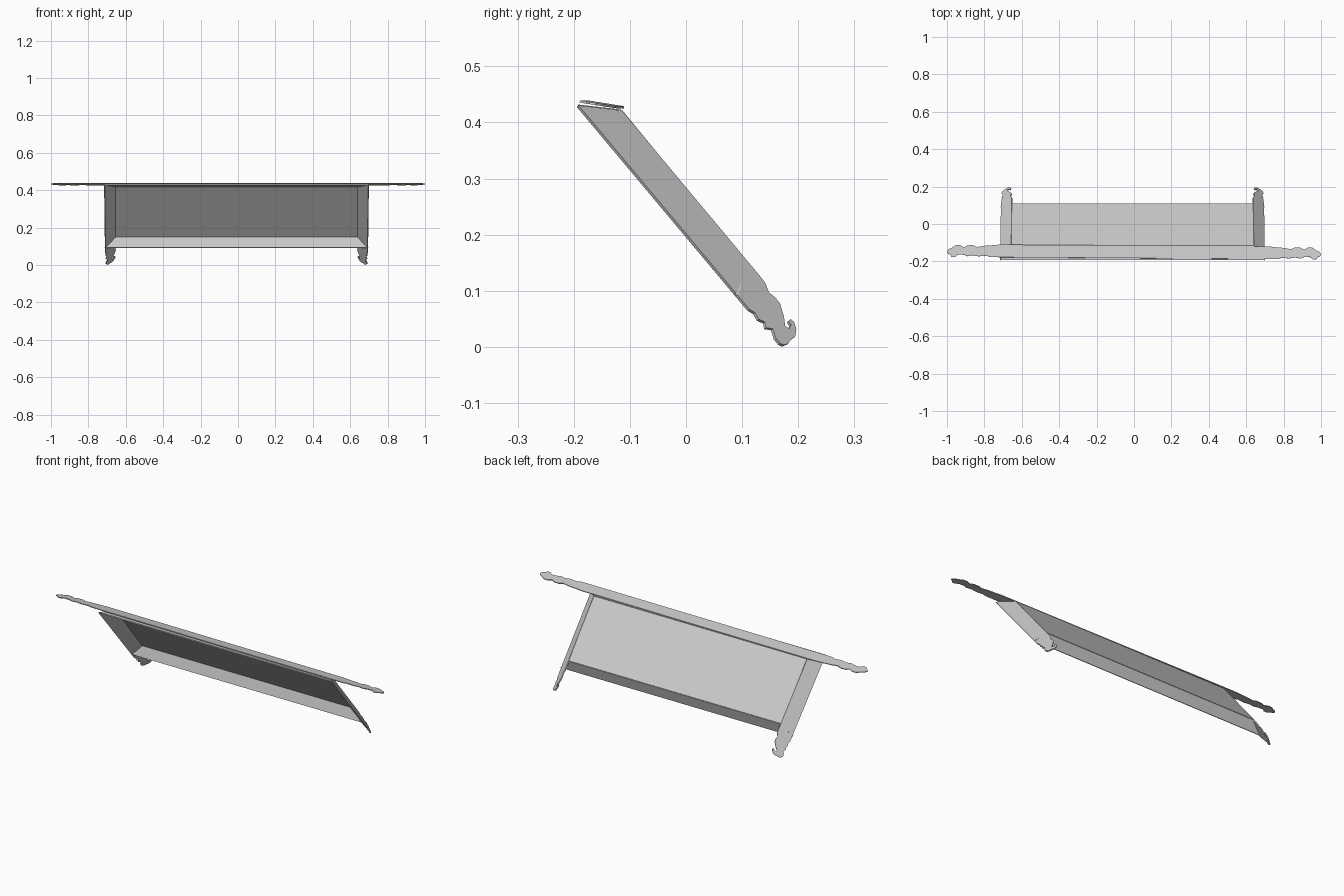
import bpy
import bmesh
import math
from mathutils import Vector, Matrix

cube = bpy.data.objects.get("Cube")
if cube:
    bpy.data.objects.remove(cube, do_unlink=True)

grey = bpy.data.materials.new("plain grey")
grey.use_nodes = True
tone = (0.6, 0.6, 0.6, 1)
grey.diffuse_color = tone
grey.node_tree.nodes["Principled BSDF"].inputs["Base Color"].default_value = tone

THICK = 0.006
CENTRE = -0.008                      # frame sits slightly off centre
FRONT_X, BACK_X = 0.706, 0.647       # half widths of the flared tray
TOP_FRONT, TOP_BACK = (-0.193, 0.429), (-0.116, 0.42)
LOW_FRONT, LOW_BACK = (0.09, 0.092), (0.106, 0.15)


def sheet(name, points, thickness=THICK):
    """Flat board from an outline, thickened evenly on both sides."""
    bm = bmesh.new()
    bm.faces.new([bm.verts.new(p) for p in points])
    mesh = bpy.data.meshes.new(name)
    bm.to_mesh(mesh)
    bm.free()
    mesh.materials.append(grey)
    obj = bpy.data.objects.new(name, mesh)
    bpy.context.collection.objects.link(obj)
    solid = obj.modifiers.new("thickness", 'SOLIDIFY')
    solid.thickness = thickness
    solid.offset = 0
    return obj


def strip(name, edge_a, half_a, edge_b, half_b):
    """Mitred board running across the width between two (y, z) edges."""
    return sheet(name, [(CENTRE - half_a, *edge_a), (CENTRE + half_a, *edge_a),
                        (CENTRE + half_b, *edge_b), (CENTRE - half_b, *edge_b)])


# Sloping tray: back panel with top and bottom rails
strip("back_panel", TOP_BACK, BACK_X, LOW_BACK, BACK_X)
strip("top_rail", TOP_FRONT, FRONT_X, TOP_BACK, BACK_X)
strip("bottom_rail", LOW_FRONT, FRONT_X, LOW_BACK, BACK_X)

# Flared side boards with a scrolled foot, outline in (y, z)
side_outline = [
    TOP_FRONT, (0.111, 0.066), (0.121, 0.06), (0.128, 0.048), (0.139, 0.043),
    (0.141, 0.033), (0.153, 0.031), (0.158, 0.015), (0.166, 0.005),
    (0.173, 0.002), (0.181, 0.005), (0.185, 0.011), (0.193, 0.017),
    (0.195, 0.03), (0.191, 0.043), (0.185, 0.048), (0.181, 0.045),
    (0.186, 0.038), (0.182, 0.031), (0.175, 0.036), (0.173, 0.052),
    (0.166, 0.076), (0.158, 0.086), (0.146, 0.096), (0.14, 0.112),
    (0.131, 0.124), TOP_BACK]
slope = Vector((LOW_BACK[0] - TOP_BACK[0], LOW_BACK[1] - TOP_BACK[1])).normalized()
normal = Vector((-slope.y, slope.x))
near = normal.dot(Vector(TOP_FRONT))
far = normal.dot(Vector(TOP_BACK))


def flare(point):
    t = (normal.dot(Vector(point)) - near) / (far - near)
    return FRONT_X + (BACK_X - FRONT_X) * t


for side, sign in (("left", 1), ("right", -1)):
    sheet(side + "_side_board",
          [(CENTRE + sign * flare(p), *p) for p in side_outline])

# Long top shelf with scrolled ends, half outline in (x, depth)
end = [(0.72, -0.034), (0.77, -0.033), (0.79, -0.026), (0.83, -0.03),
       (0.86, -0.024), (0.89, -0.03), (0.91, -0.022), (0.94, -0.02),
       (0.955, -0.034), (0.975, -0.034), (0.982, -0.022), (0.995, -0.016),
       (1.0, -0.004), (0.99, 0.008), (0.975, 0.014), (0.955, 0.029),
       (0.93, 0.03), (0.91, 0.018), (0.89, 0.029), (0.86, 0.03),
       (0.84, 0.02), (0.8, 0.027), (0.77, 0.029), (0.72, 0.034)]
outline = end + [(-x, y) for x, y in reversed(end)]
shelf = sheet("top_shelf", [(x, y, 0) for x, y in outline], 0.004)
shelf.matrix_world = (Matrix.Translation((0, -0.149, 0.432))
                      @ Matrix.Rotation(-0.007, 4, 'Z')
                      @ Matrix.Rotation(math.radians(-9), 4, 'X'))
